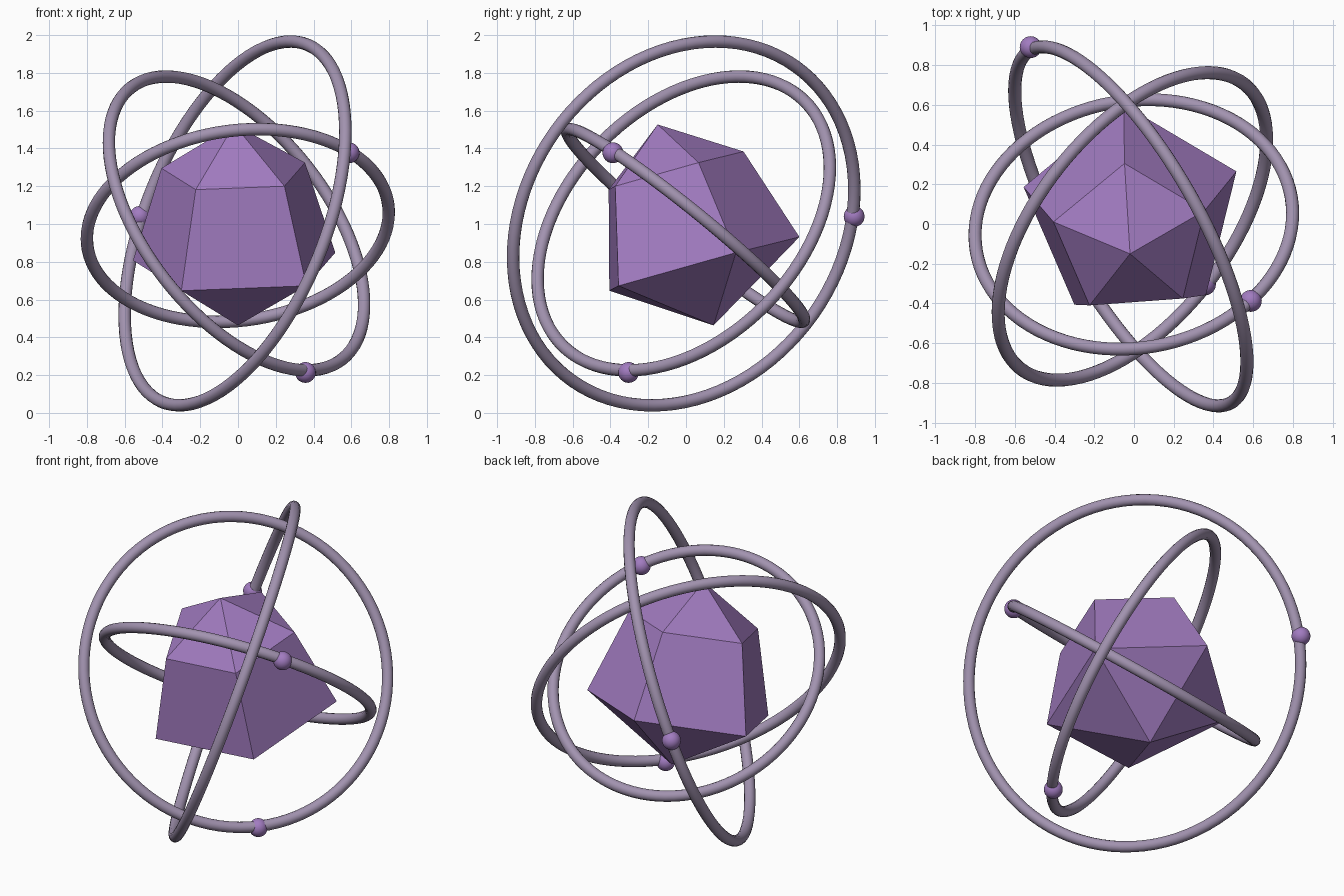
import bpy, bmesh, math
from mathutils import Vector

if "Cube" in bpy.data.objects:
    bpy.data.objects.remove(bpy.data.objects["Cube"])


def material(name, rgb):
    m = bpy.data.materials.new(name)
    m.diffuse_color = (*rgb, 1)
    m.use_nodes = True
    m.node_tree.nodes["Principled BSDF"].inputs["Base Color"].default_value = m.diffuse_color
    return m


VIOLET = material("violet", (0.36, 0.20, 0.53))
MAUVE = material("pale mauve", (0.36, 0.29, 0.43))

# Crystal: five-sided, pointed at both ends, tilted forward
axis = Vector((-0.018, -0.268, 0.963)).normalized()
u = Vector((-0.081, 0.961, 0.264))
u = (u - axis * u.dot(axis)).normalized()
v = axis.cross(u)
centre = Vector((-0.01, -0.002, 0.995))

bm = bmesh.new()


def ring_of_points(radius, height):
    return [bm.verts.new(centre + axis * height + radius *
                         (u * math.cos(a) + v * math.sin(a)))
            for a in (math.tau * i / 5 for i in range(5))]


tip = bm.verts.new(centre + axis * 0.552)
base = bm.verts.new(centre - axis * 0.552)
upper = ring_of_points(0.401, 0.293)
lower = ring_of_points(0.565, -0.222)
for i in range(5):
    j = (i + 1) % 5
    bm.faces.new((upper[i], upper[j], tip))
    bm.faces.new((lower[i], lower[j], upper[j], upper[i]))
    bm.faces.new((lower[j], lower[i], base))
bmesh.ops.recalc_face_normals(bm, faces=bm.faces)
mesh = bpy.data.meshes.new("crystal")
bm.to_mesh(mesh)
bm.free()
mesh.materials.append(VIOLET)
bpy.context.collection.objects.link(bpy.data.objects.new("crystal", mesh))

# Orbit rings, each with one bead: name, centre, radius, normal, bead position
orbits = [
    ("outer", (-0.016, -0.012, 1.003), 1.021, (0.82, 0.466, -0.332), (-0.52, 0.89, 1.04)),
    ("middle", (-0.008, -0.012, 1.003), 0.911, (0.671, -0.528, 0.521), (0.357, -0.304, 0.214)),
    ("inner", (-0.001, -0.002, 0.992), 0.804, (-0.11, 0.625, 0.773), (0.588, -0.387, 1.377)),
]
for name, loc, radius, normal, bead in orbits:
    turn = Vector(normal).to_track_quat('Z', 'Y').to_euler()
    bpy.ops.mesh.primitive_torus_add(location=loc, rotation=turn, major_radius=radius,
                                     minor_radius=0.033, major_segments=96, minor_segments=14)
    ring = bpy.context.object
    ring.name = name + "_ring"
    ring.data.materials.append(MAUVE)
    bpy.ops.object.shade_smooth()

    bpy.ops.mesh.primitive_uv_sphere_add(location=bead, radius=0.055, segments=24, ring_count=16)
    ball = bpy.context.object
    ball.name = name + "_bead"
    ball.data.materials.append(VIOLET)
    bpy.ops.object.shade_smooth()
